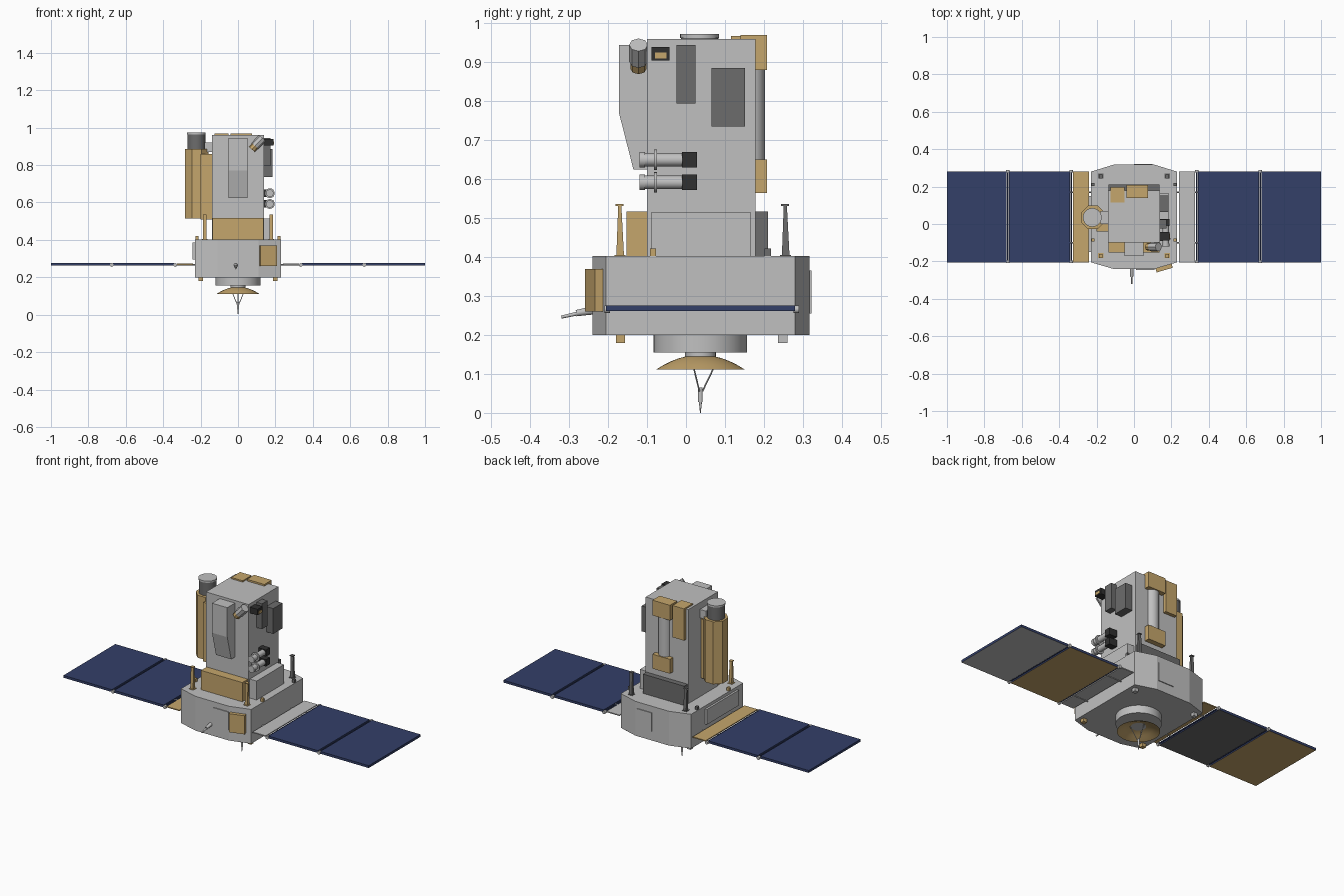
import bpy, bmesh, math
from mathutils import Vector

if "Cube" in bpy.data.objects:
    bpy.data.objects.remove(bpy.data.objects["Cube"], do_unlink=True)


def material(name, rgb):
    m = bpy.data.materials.new(name)
    m.use_nodes = True
    m.diffuse_color = (*rgb, 1)
    m.node_tree.nodes["Principled BSDF"].inputs["Base Color"].default_value = (*rgb, 1)
    return m


GREY = material("light grey", (0.53, 0.53, 0.53))
GOLD = material("gold foil", (0.56, 0.38, 0.15))
BLUE = material("solar blue", (0.033, 0.05, 0.14))
DARK = material("dark grey", (0.15, 0.15, 0.15))
BLACK = material("black", (0.03, 0.03, 0.03))


def finish(name, bm, mat, smooth=False):
    bmesh.ops.recalc_face_normals(bm, faces=bm.faces)
    mesh = bpy.data.meshes.new(name)
    bm.to_mesh(mesh)
    bm.free()
    mesh.materials.append(mat)
    ob = bpy.data.objects.new(name, mesh)
    bpy.context.collection.objects.link(ob)
    if smooth:
        bpy.ops.object.select_all(action='DESELECT')
        ob.select_set(True)
        bpy.context.view_layer.objects.active = ob
        bpy.ops.object.shade_smooth_by_angle(angle=math.radians(35))
    return ob


def box(name, x, y, z, mat, under=None):
    """Box from (min, max) ranges; its underside may have its own material."""
    bm = bmesh.new()
    bmesh.ops.create_cube(bm, size=1)
    for v in bm.verts:
        v.co = [r[0] + (c + 0.5) * (r[1] - r[0]) for c, r in zip(v.co, (x, y, z))]
    ob = finish(name, bm, mat)
    if under:
        ob.data.materials.append(under)
        for f in ob.data.polygons:
            f.material_index = int(f.normal.z < -0.5)
    return ob


def prism(name, profile, axis, lo, hi, mat):
    """Extrude a 2D profile along x (axis 0) or z (axis 2)."""
    bm = bmesh.new()
    ends = []
    for h in (lo, hi):
        pts = [(h, a, b) if axis == 0 else (a, b, h) for a, b in profile]
        ends.append([bm.verts.new(p) for p in pts])
        bm.faces.new(ends[-1])
    n = len(profile)
    for i in range(n):
        j = (i + 1) % n
        bm.faces.new((ends[0][i], ends[0][j], ends[1][j], ends[1][i]))
    return finish(name, bm, mat)


def rod(name, a, b, r1, mat, r2=None, sides=24):
    """Cylinder or cone between two points."""
    a, b = Vector(a), Vector(b)
    bm = bmesh.new()
    bmesh.ops.create_cone(bm, cap_ends=True, segments=sides, radius1=r1,
                          radius2=r1 if r2 is None else r2, depth=(b - a).length)
    ob = finish(name, bm, mat, sides > 8)
    ob.location = (a + b) / 2
    ob.rotation_euler = (b - a).to_track_quat('Z', 'Y').to_euler()
    return ob


def place(ob, loc, rot):
    ob.location, ob.rotation_euler = loc, rot


# Lower bus: chamfered box
half = [(0.11, -0.24), (0.23, -0.205), (0.23, 0.28), (0.11, 0.317)]
prism("bus", half + [(-x, y) for x, y in reversed(half)], 2, 0.2, 0.403, GREY)
box("front_plate", (0.01, 0.11), (-0.245, -0.235), (0.265, 0.37), GREY)
box("back_plate", (0, 0.1), (0.31, 0.322), (0.255, 0.365), GREY)
box("side_plate", (-0.242, -0.225), (-0.15, 0.15), (0.295, 0.385), GREY)
place(box("front_foil_box", (-0.045, 0.045), (-0.015, 0.015), (-0.055, 0.055), GOLD),
      (0.16, -0.232, 0.315), (0, 0, math.atan2(0.035, 0.12)))

# Front horn antenna
rod("horn_base", (-0.012, -0.235, 0.264), (-0.012, -0.282, 0.256), 0.011, GREY, 0.008)
rod("horn_tip", (-0.012, -0.275, 0.256), (-0.012, -0.32, 0.246), 0.005, GREY, 0.004)

# Upper telescope body with its base boxes
box("body", (-0.14, 0.14), (-0.1, 0.178), (0.4, 0.96), GREY)
box("front_base_box", (-0.135, 0.135), (-0.153, -0.1), (0.4, 0.517), GOLD)
box("rear_base_box", (-0.135, 0.135), (0.175, 0.21), (0.4, 0.517), DARK)
box("side_base_box", (0.14, 0.185), (-0.09, 0.167), (0.4, 0.515), GREY)
prism("front_hood", [(-0.1, 0.625), (-0.135, 0.625), (-0.172, 0.77), (-0.172, 0.945),
                     (-0.1, 0.945)], 0, -0.05, 0.05, GREY)

# Rear foil boxes and the tube between them
box("rear_top_box", (-0.04, 0.075), (0.14, 0.208), (0.88, 0.97), GOLD)
box("rear_low_box", (-0.04, 0.075), (0.17, 0.208), (0.565, 0.65), GOLD)
box("rear_side_box", (-0.125, -0.05), (0.115, 0.198), (0.78, 0.968), GOLD)
rod("rear_tube", (0.018, 0.165, 0.65), (0.018, 0.165, 0.88), 0.038, GREY)

# Equipment on the left side of the body
box("side_unit_tall", (0.14, 0.175), (-0.025, 0.025), (0.795, 0.945), DARK)
box("side_unit_wide", (0.14, 0.185), (0.065, 0.152), (0.735, 0.885), DARK)
box("sensor_case", (0.14, 0.19), (-0.088, -0.042), (0.905, 0.94), BLACK)
box("sensor_foil", (0.15, 0.193), (-0.08, -0.05), (0.91, 0.925), GOLD)
for z in (0.65, 0.592):
    rod("tracker_tube", (0.17, -0.118, z), (0.17, -0.01, z), 0.017, GREY)
    rod("tracker_rim", (0.17, -0.12, z), (0.17, -0.105, z), 0.02, GREY)
    rod("tracker_flange", (0.17, -0.082, z), (0.17, -0.074, z), 0.026, GREY)
    box("tracker_back", (0.14, 0.19), (-0.01, 0.028), (z - 0.02, z + 0.02), BLACK)

# Tilted star sensor on the front upper corner
rod("star_sensor", (0.091, -0.122, 0.902), (0.131, -0.122, 0.945), 0.024, GREY, sides=8)
rod("star_sensor_base", (0.074, -0.122, 0.884), (0.091, -0.122, 0.902), 0.021, GOLD, sides=8)

# Side telescope: octagonal foil wrap with a round barrel
octagon = [(-0.22 + 0.068 * math.cos(math.pi * (i + 0.5) / 4),
            0.035 + 0.068 * math.sin(math.pi * (i + 0.5) / 4)) for i in range(8)]
prism("side_scope_wrap", octagon, 2, 0.515, 0.885, GOLD)
box("side_scope_bracket", (-0.2, -0.14), (-0.04, 0.06), (0.51, 0.86), GOLD)
rod("side_scope_barrel", (-0.223, 0.035, 0.88), (-0.223, 0.035, 0.963), 0.048, DARK, sides=32)
rod("side_scope_cap", (-0.223, 0.035, 0.963), (-0.223, 0.035, 0.973), 0.05, GREY, sides=32)
box("side_scope_mount", (-0.18, -0.14), (0.0, 0.07), (0.87, 0.92), GREY)

# Corner fins, feet and small brackets
for sx in (-1, 1):
    for y, mat in ((-0.169, GOLD), (0.256, DARK)):
        x = sx * 0.178
        fin = prism("corner_fin", [(y - 0.01, 0.4), (y + 0.01, 0.4), (y + 0.003, 0.533),
                                   (y - 0.005, 0.533)], 0, x - 0.009, x + 0.009, mat)
        box("fin_tip", (x - 0.01, x + 0.01), (y - 0.012, y + 0.008), (0.531, 0.536), mat)
        box("fin_base", (x - 0.014, x + 0.014), (y - 0.014, y + 0.014), (0.4, 0.406), mat)
    for y, mat in ((-0.168, GOLD), (0.248, GREY)):
        box("foot", (sx * 0.2 - 0.012, sx * 0.2 + 0.012), (y - 0.012, y + 0.012), (0.18, 0.2), mat)
    for y, mat in ((-0.085, GOLD), (0.21, DARK)):
        box("top_bracket", (sx * 0.22 - 0.008, sx * 0.22 + 0.008), (y - 0.008, y + 0.008),
            (0.4, 0.422), mat)

# Solar wings
Y = (-0.205, 0.28)


def span(s, a, b):
    return tuple(sorted((s * a, s * b)))


for s, plate, inner, outer in ((1, GREY, GOLD, GREY), (-1, GOLD, DARK, GOLD)):
    box("wing_root_plate", span(s, 0.24, 0.325), Y, (0.267, 0.273), plate)
    box("inner_solar_panel", span(s, 0.343, 0.667), Y, (0.262, 0.276), BLUE, inner)
    box("outer_solar_panel", span(s, 0.683, 1.0), Y, (0.262, 0.276), BLUE, outer)
    for x in (0.336, 0.675):
        rod("hinge_bar", (s * x, -0.2, 0.268), (s * x, 0.275, 0.268), 0.004, BLUE, sides=8)
        for y in Y:
            rod("hinge", (s * x, y - 0.004, 0.266), (s * x, y + 0.01, 0.266), 0.01, GREY, sides=12)
    for y in (-0.1, 0.17):
        rod("wing_arm", (s * 0.22, y, 0.268), (s * 0.345, y, 0.268), 0.004, GREY, sides=8)

# Underside adapter ring, dish and feed
C = 0.037
rod("adapter_ring", (0, C, 0.155), (0, C, 0.202), 0.12, GREY, sides=48)
rod("dish_hub", (0, C, 0.14), (0, C, 0.157), 0.04, GREY)
bm = bmesh.new()
rings = []
outside = [(0.113 * k / 6, 0.149 - 0.037 * (k / 6) ** 2) for k in range(1, 7)]
inside = [(r - 0.001, z - 0.004) for r, z in reversed(outside[:-1])]
for r, z in outside + inside:
    rings.append([bm.verts.new((r * math.cos(t * math.pi / 20), C + r * math.sin(t * math.pi / 20), z))
                  for t in range(40)])
for a, b in zip(rings, rings[1:]):
    for i in range(40):
        j = (i + 1) % 40
        bm.faces.new((a[i], a[j], b[j], b[i]))
bm.faces.new(rings[0])
bm.faces.new(rings[-1])
finish("dish", bm, GOLD, True)
for i in range(3):
    t = math.radians(90 + 120 * i)
    rod("feed_strut", (0.045 * math.cos(t), C + 0.045 * math.sin(t), 0.138),
        (0.005 * math.cos(t), C + 0.005 * math.sin(t), 0.055), 0.002, GREY, sides=8)
rod("feed_body", (0, C, 0.028), (0, C, 0.065), 0.006, GREY, sides=16)
rod("feed_tip", (0, C, 0.028), (0, C, 0), 0.004, GREY, 0.001, sides=12)
